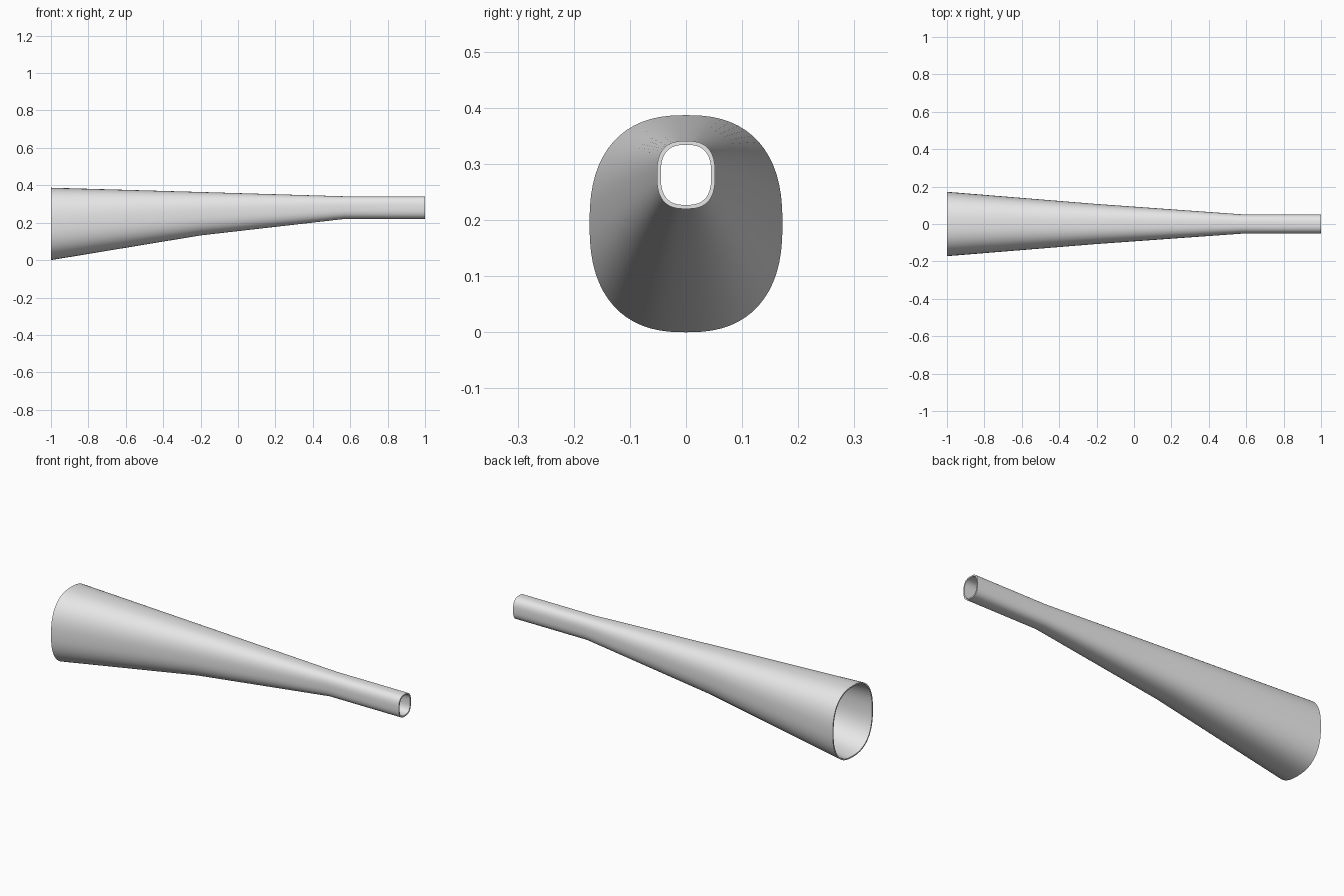
import bpy
import bmesh
from math import cos, sin, pi, radians, copysign

cube = bpy.data.objects.get("Cube")
if cube:
    bpy.data.objects.remove(cube)

SIDES = 64
WALL = 0.007

# Stations along the tube: x, half width, bottom z, top z, squareness
STATIONS = [
    (-1.0, 0.172, 0.0, 0.387, 2.45),
    (-0.2, 0.107, 0.132, 0.364, 2.5),
    (0.57, 0.052, 0.22, 0.341, 2.7),
    (1.0, 0.052, 0.22, 0.341, 2.7),
]


def add_ring(bm, station, inset):
    """Rounded-square cross-section, shrunk by the wall thickness."""
    x, half, low, high, power = station
    a, b = half - inset, (high - low) / 2 - inset
    verts = []
    for i in range(SIDES):
        t = 2 * pi * i / SIDES
        c, s = cos(t), sin(t)
        y = a * copysign(abs(c) ** (2 / power), c)
        z = (low + high) / 2 + b * copysign(abs(s) ** (2 / power), s)
        verts.append(bm.verts.new((x, y, z)))
    return verts


def bridge(bm, first, second):
    for i in range(SIDES):
        j = (i + 1) % SIDES
        bm.faces.new((first[i], first[j], second[j], second[i]))


# Hollow tapered tube: out along the outside, back along the bore
bm = bmesh.new()
rings = [add_ring(bm, s, 0) for s in STATIONS]
rings += [add_ring(bm, s, WALL) for s in reversed(STATIONS)]
for k, ring in enumerate(rings):
    bridge(bm, ring, rings[(k + 1) % len(rings)])
bmesh.ops.recalc_face_normals(bm, faces=bm.faces)

mesh = bpy.data.meshes.new("tapered_tube")
bm.to_mesh(mesh)
bm.free()
tube = bpy.data.objects.new("tapered_tube", mesh)
bpy.context.collection.objects.link(tube)

# Plain grey finish
grey = bpy.data.materials.new("light_grey")
grey.use_nodes = True
colour = (0.8, 0.8, 0.8, 1)
grey.diffuse_color = colour
grey.node_tree.nodes["Principled BSDF"].inputs["Base Color"].default_value = colour
mesh.materials.append(grey)

# Smooth walls with crisp rims
bpy.ops.object.select_all(action="DESELECT")
tube.select_set(True)
bpy.context.view_layer.objects.active = tube
bpy.ops.object.shade_smooth_by_angle(angle=radians(30))
